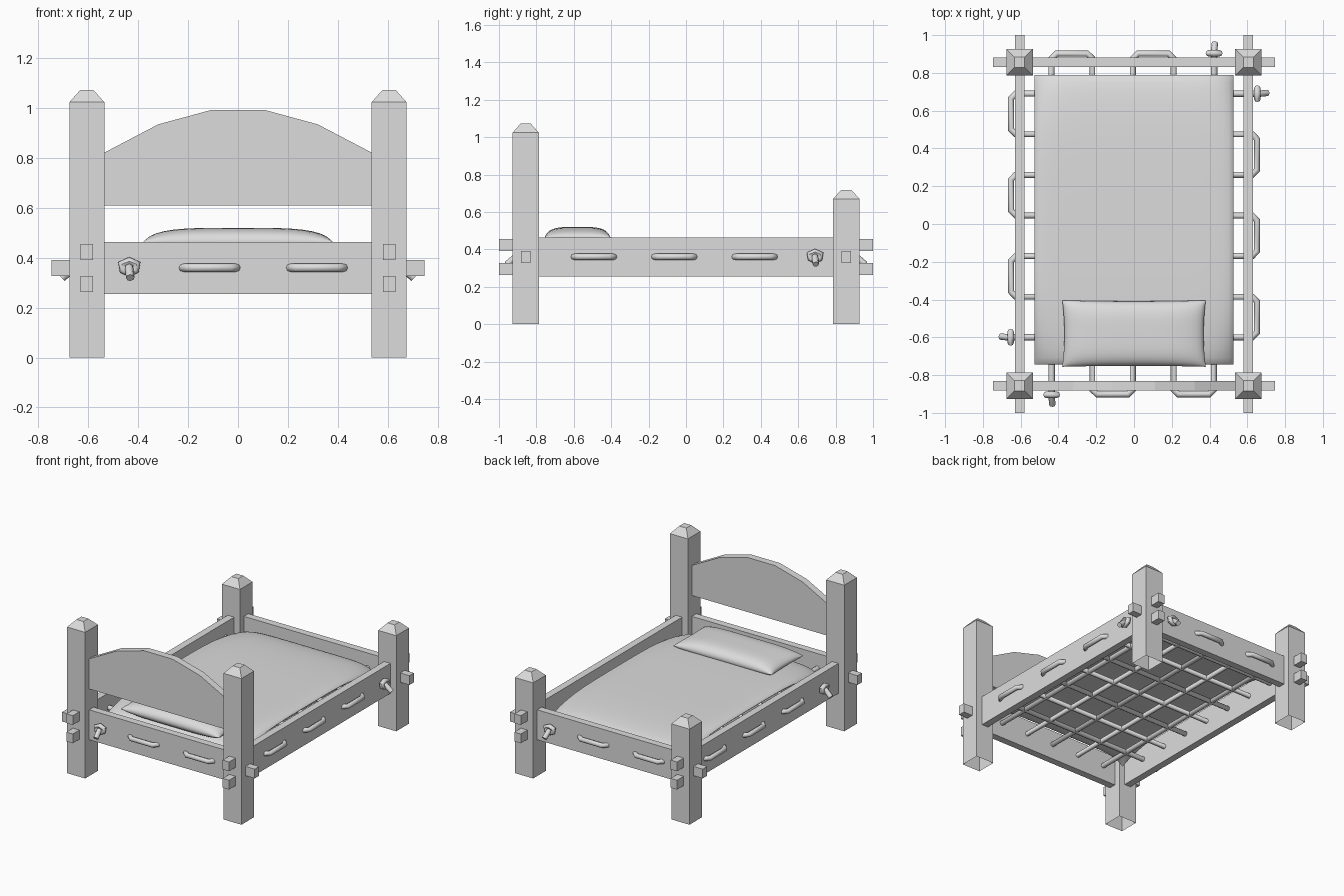
import bpy, bmesh, math
from mathutils import Vector, Matrix

old = bpy.data.objects.get("Cube")
if old:
    bpy.data.objects.remove(old, do_unlink=True)

GREY = (0.72, 0.72, 0.72, 1)
mat = bpy.data.materials.new("plain grey")
mat.use_nodes = True
mat.diffuse_color = GREY
mat.node_tree.nodes["Principled BSDF"].inputs["Base Color"].default_value = GREY

PX, PY = 0.606, 0.857       # post centres
HALF = 0.07                 # half width of a post
BOARD = 0.05                # board thickness
RAIL_Z = 0.359
ROPE_Z, ROPE_R = 0.36, 0.017


def finish(name, bm, smooth=False):
    me = bpy.data.meshes.new(name)
    bm.to_mesh(me)
    bm.free()
    ob = bpy.data.objects.new(name, me)
    bpy.context.collection.objects.link(ob)
    me.materials.append(mat)
    if smooth:
        select_only(ob)
        bpy.ops.object.shade_smooth_by_angle(angle=math.radians(50))


def select_only(ob):
    bpy.ops.object.select_all(action='DESELECT')
    ob.select_set(True)
    bpy.context.view_layer.objects.active = ob


def add_box(bm, centre, size):
    m = Matrix.Translation(centre) @ Matrix.Diagonal((*size, 1))
    bmesh.ops.create_cube(bm, size=1, matrix=m)


def post(name, x, y, height):
    """Square post with a tapered cap, open underneath."""
    bm = bmesh.new()
    add_box(bm, (x, y, height / 2), (2 * HALF, 2 * HALF, height))
    by_height = sorted(bm.faces, key=lambda f: f.calc_center_median().z)
    bottom, top = by_height[0], by_height[-1]
    res = bmesh.ops.extrude_face_region(bm, geom=[top])
    for v in res["geom"]:
        if isinstance(v, bmesh.types.BMVert):
            v.co = Vector((x + (v.co.x - x) * 0.39, y + (v.co.y - y) * 0.39, height + 0.048))
    bmesh.ops.delete(bm, geom=[top, bottom], context='FACES_ONLY')
    finish(name, bm)


def cushion(name, centre, half, rise, drop, power, pinch, sag=0, corner_sag=0, n=20):
    """Soft rectangular pad: two domed grids welded along the rim.
    sag lowers the two ends, corner_sag lowers the four corners."""
    bm = bmesh.new()
    for height in (rise, -drop):
        verts = bmesh.ops.create_grid(bm, x_segments=n, y_segments=n, size=1)["verts"]
        for v in verts:
            u, w = (math.sin(c * math.pi / 2) for c in v.co.xy)
            dome = math.sqrt(max(0, (1 - abs(u) ** power) * (1 - abs(w) ** power)))
            v.co = (centre[0] + half[0] * u * (1 - pinch * (1 - w * w)),
                    centre[1] + half[1] * w * (1 - pinch * (1 - u * u)),
                    centre[2] + height * dome - sag * w ** 4 - corner_sag * u ** 8 * w ** 4)
    bmesh.ops.remove_doubles(bm, verts=bm.verts, dist=0.0002)
    bmesh.ops.recalc_face_normals(bm, faces=bm.faces)
    finish(name, bm, True)


def tube(name, points, closed=False):
    cu = bpy.data.curves.new(name, 'CURVE')
    cu.dimensions = '3D'
    cu.bevel_depth = ROPE_R
    cu.bevel_resolution = 2
    cu.use_fill_caps = True
    sp = cu.splines.new('POLY')
    sp.points.add(len(points) - 1)
    for p, co in zip(sp.points, points):
        p.co = (*co, 1)
    sp.use_cyclic_u = closed
    ob = bpy.data.objects.new(name, cu)
    bpy.context.collection.objects.link(ob)
    cu.materials.append(mat)
    select_only(ob)
    bpy.ops.object.convert(target='MESH')
    bpy.ops.object.shade_smooth_by_angle(angle=math.radians(50))


def knot(name, end, outer, b, place):
    # Shield-shaped ring, wider at the top, around a drooping tail
    ring = []
    for k in range(6):
        t = k * math.pi / 3 + math.pi / 6
        ring.append(place(end * (outer + 0.022), b + (0.031 + 0.006 * math.sin(t)) * math.cos(t),
                          ROPE_Z + 0.003 + 0.023 * math.sin(t)))
    tube(name + "_ring", ring, True)
    tube(name + "_tail", [place(end * (outer + a), b + s, z) for a, s, z in
                          ((0.01, 0, 0.37), (0.035, 0, 0.355), (0.075, 0.004, 0.32))])


def lacing(name, reach, lanes, place):
    """One rope zigzagging between two rails, with a knot at each end.
    place(a, b, z): a runs across the rails, b along them."""
    side, pts = 1, []
    outer = reach + BOARD / 2
    for i, b in enumerate(lanes):
        for end in (side, -side):
            first = end == side
            nxt = i - 1 if first else i + 1
            if 0 <= nxt < len(lanes):
                # Chamfered bend where the rope turns outside the rail
                step = math.copysign(0.026, lanes[nxt] - b)
                bend = [place(end * (outer - 0.005), b, ROPE_Z),
                        place(end * (outer + 0.02), b + step, ROPE_Z)]
            else:
                bend = [place(end * (outer + 0.012), b, ROPE_Z)]
                knot(name + "_knot", end, outer, b, place)
            pts += bend[::-1] if first else bend
        side = -side
    tube(name, pts)


# Corner posts: tall at the head, short at the foot
for sx, label in ((1, "left"), (-1, "right")):
    post("head_post_" + label, sx * PX, -PY, 1.024)
    post("foot_post_" + label, sx * PX, PY, 0.67)

# Rails with tenons passing through the posts
for sy, label in ((-1, "head"), (1, "foot")):
    bm = bmesh.new()
    add_box(bm, (0, sy * PY, RAIL_Z), (2 * (PX - HALF) + 0.02, BOARD, 0.21))
    add_box(bm, (0, sy * PY, RAIL_Z), (1.494, BOARD, 0.065))
    finish(label + "_rail", bm)
for sx, label in ((1, "left"), (-1, "right")):
    bm = bmesh.new()
    add_box(bm, (sx * PX, 0, RAIL_Z), (BOARD, 2 * (PY - HALF) + 0.02, 0.21))
    for dz in (-0.064, 0.064):
        add_box(bm, (sx * PX, 0, RAIL_Z + dz), (BOARD, 2, 0.065))
    finish("side_rail_" + label, bm)

# Arched headboard
arch = [(0.545, 0.61), (0.545, 0.817), (0.32, 0.935), (0.11, 0.992)]
outline = arch + [(-x, z) for x, z in reversed(arch)]
bm = bmesh.new()
face = bm.faces.new([bm.verts.new((x, -PY - BOARD / 2, z)) for x, z in outline])
res = bmesh.ops.extrude_face_region(bm, geom=[face])
bmesh.ops.translate(bm, vec=(0, BOARD, 0),
                    verts=[v for v in res["geom"] if isinstance(v, bmesh.types.BMVert)])
bmesh.ops.recalc_face_normals(bm, faces=bm.faces)
finish("headboard", bm)

# Bedding
cushion("mattress", (0, 0.022, 0.435), (0.528, 0.767), 0.02, 0.02, 14, 0, 0.03, 0.055)
cushion("pillow", (0, -0.58, 0.463), (0.38, 0.176), 0.057, 0.05, 4, 0.03)

# Woven rope base
lacing("cross_rope", PX, [0.69 - 0.215 * i for i in range(7)], lambda a, b, z: (a, b, z))
lacing("long_rope", PY, [0.424 - 0.215 * i for i in range(5)], lambda a, b, z: (b, a, z))
